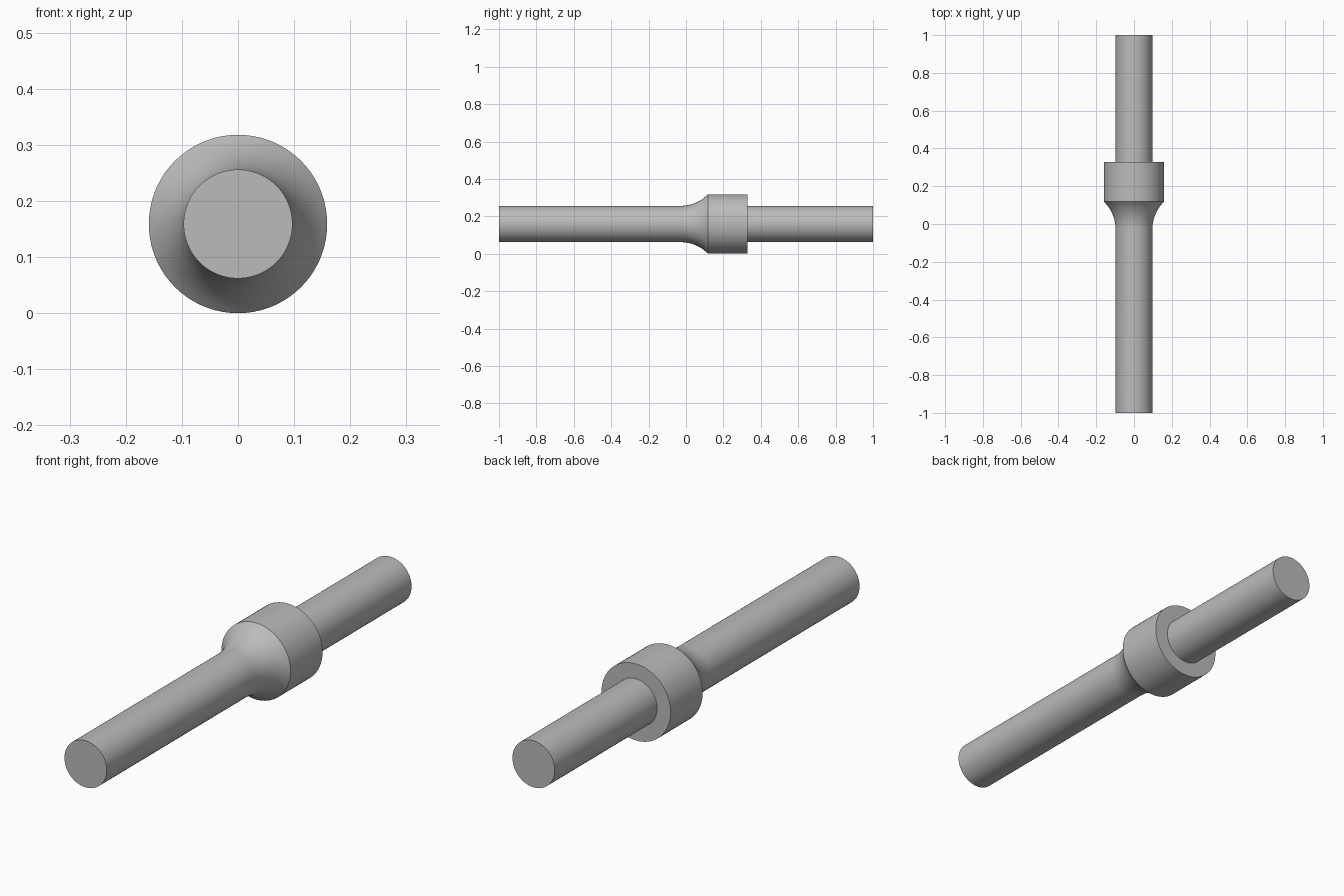
import bpy, bmesh
from math import sin, cos, asin, pi, radians
from mathutils import Vector

cube = bpy.data.objects.get("Cube")
if cube:
    bpy.data.objects.remove(cube, do_unlink=True)

SHAFT_R, COLLAR_R = 0.097, 0.159
FLARE_START, COLLAR_FRONT, COLLAR_BACK = -0.03, 0.118, 0.328
SEGMENTS, FLARE_STEPS = 72, 12

# Plain steel grey
steel = bpy.data.materials.new("steel_grey")
steel.use_nodes = True
grey = (0.5, 0.5, 0.5, 1.0)
steel.diffuse_color = grey
steel.node_tree.nodes["Principled BSDF"].inputs["Base Color"].default_value = grey

# Concave flare: an arc tangent to the shaft, rising to the collar rim
length, rise = COLLAR_FRONT - FLARE_START, COLLAR_R - SHAFT_R
arc_r = (length ** 2 + rise ** 2) / (2 * rise)
sweep = asin(length / arc_r)
angles = [sweep * i / FLARE_STEPS for i in range(FLARE_STEPS + 1)]
flare = [(FLARE_START + arc_r * sin(a), SHAFT_R + arc_r * (1 - cos(a))) for a in angles]

# Half profile along y: front shaft, flare, collar, back shaft
profile = [(-1, 0), (-1, SHAFT_R)] + flare + [
    (COLLAR_BACK, COLLAR_R), (COLLAR_BACK, SHAFT_R), (1, SHAFT_R), (1, 0)]

# Turn the profile about the long axis
bm = bmesh.new()
verts = [bm.verts.new((0, y, r)) for y, r in profile]
edges = [bm.edges.new(pair) for pair in zip(verts, verts[1:])]
bmesh.ops.spin(bm, geom=verts + edges, cent=Vector(), axis=(0, 1, 0),
               angle=2 * pi, steps=SEGMENTS, use_duplicate=False)
bmesh.ops.remove_doubles(bm, verts=bm.verts, dist=0.0001)
bmesh.ops.recalc_face_normals(bm, faces=bm.faces)
mesh = bpy.data.meshes.new("collared_shaft")
bm.to_mesh(mesh)
bm.free()
mesh.materials.append(steel)

shaft = bpy.data.objects.new("collared_shaft", mesh)
shaft.location.z = COLLAR_R
bpy.context.collection.objects.link(shaft)

# Smooth round surfaces, crisp rims
bpy.ops.object.select_all(action="DESELECT")
shaft.select_set(True)
bpy.context.view_layer.objects.active = shaft
bpy.ops.object.shade_smooth_by_angle(angle=radians(30))
